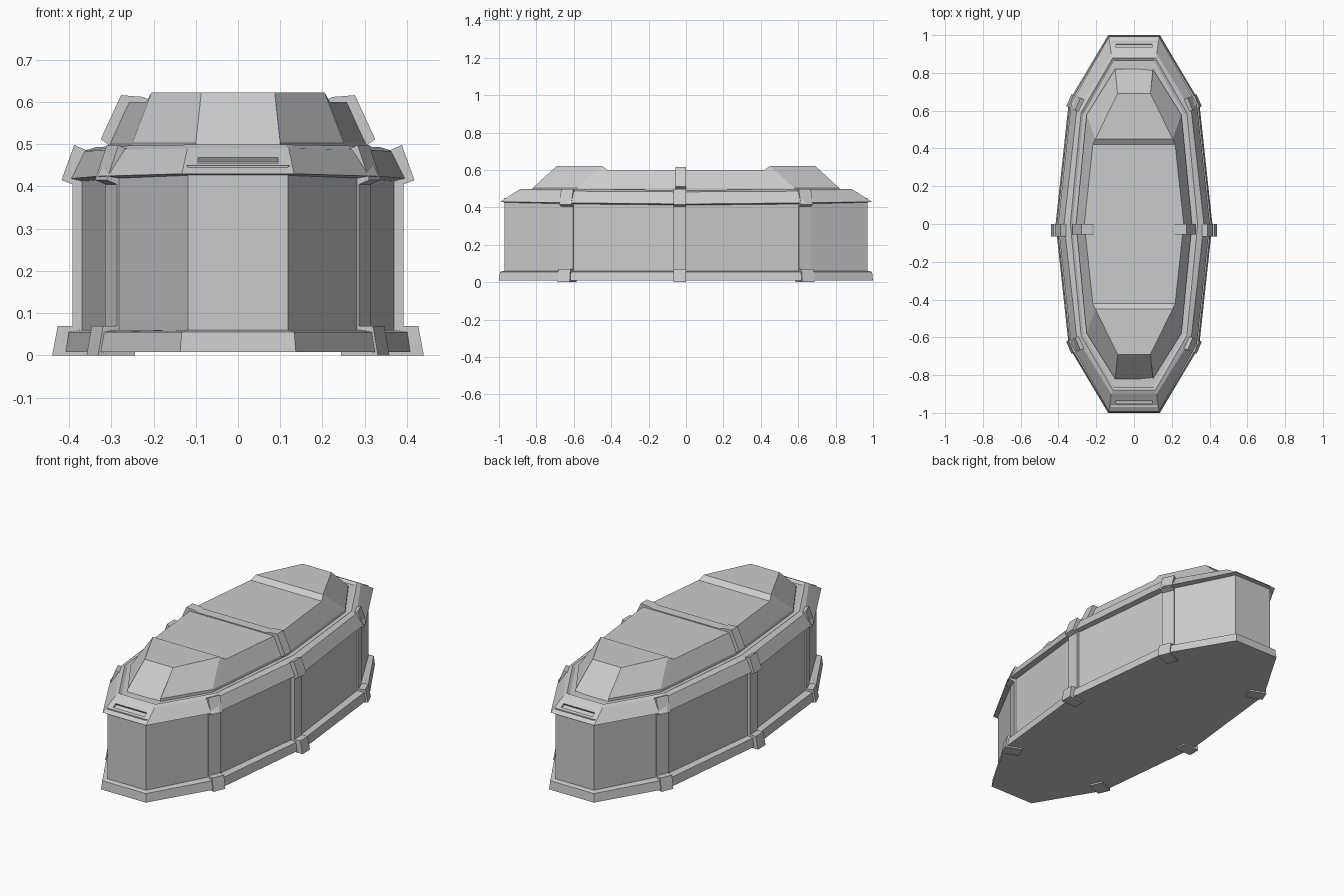
import bpy, bmesh
from math import radians, sin, cos
from mathutils import Matrix, Vector

if "Cube" in bpy.data.objects:
    bpy.data.objects.remove(bpy.data.objects["Cube"])


def make_object(name, bm):
    bmesh.ops.recalc_face_normals(bm, faces=bm.faces)
    me = bpy.data.meshes.new(name)
    bm.to_mesh(me)
    bm.free()
    ob = bpy.data.objects.new(name, me)
    bpy.context.collection.objects.link(ob)
    return ob


def loft(name, loops):
    """Skin closed loops of equal length and cap both ends."""
    bm = bmesh.new()
    rings = [[bm.verts.new(p) for p in loop] for loop in loops]
    n = len(rings[0])
    for a, b in zip(rings, rings[1:]):
        for i in range(n):
            j = (i + 1) % n
            bm.faces.new((a[i], a[j], b[j], b[i]))
    bm.faces.new(rings[0])
    bm.faces.new(rings[-1])
    return make_object(name, bm)


def outline(end, corner, side, z_end, z_side=None):
    """Ten-sided boat outline: end edge, corner and widest side point."""
    zs = z_end if z_side is None else z_side
    quarter = [(side, 0, zs), (*corner, (z_end + zs) / 2), (*end, z_end)]
    right = [(x, -y, z) for x, y, z in reversed(quarter[1:])] + quarter
    return right + [(-x, y, z) for x, y, z in reversed(right)]


def bracket(name, profile, origin, angle, width):
    """Extrude a radial profile sideways, facing outward at the angle."""
    out = Vector((cos(angle), sin(angle), 0))
    side = Vector((-sin(angle), cos(angle), 0)) * width / 2
    base = [Vector(origin) + out * r + Vector((0, 0, z)) for r, z in profile]
    return loft(name, [[p - side for p in base], [p + side for p in base]])


# Plinth and walls
loft("plinth", [outline((.137, 1.0), (.345, .65), .415, .008),
                outline((.133, .995), (.338, .645), .408, .055),
                outline((.12, .975), (.31, .63), .38, .06)])
loft("walls", [outline((.118, .97), (.302, .63), .377, .03),
               outline((.118, .97), (.302, .63), .377, .45)])

# Sloped rim with a sunken ledge around the lid
rim = loft("rim", [outline((.116, .96), (.30, .62), .37, .425, .41),
                   outline((.133, .992), (.333, .637), .402, .43, .418),
                   outline((.12, .90), (.303, .605), .37, .49, .483),
                   outline((.112, .88), (.28, .59), .337, .499, .493),
                   outline((.105, .865), (.268, .58), .325, .488)])

# Slots cut into both rim ends
for s in (-1, 1):
    bm = bmesh.new()
    bmesh.ops.create_cube(bm, size=1, matrix=Matrix.Translation((0, s * .944, .462))
                          @ Matrix.Rotation(-s * radians(33), 4, 'X')
                          @ Matrix.Diagonal((.19, .025, .025, 1)))
    cutter = make_object("slot_cutter", bm)
    cutter.hide_render = True
    cutter.hide_set(True)
    mod = rim.modifiers.new("slot", 'BOOLEAN')
    mod.operation = 'DIFFERENCE'
    mod.solver = 'EXACT'
    mod.object = cutter

# Lid: stations are bottom (y, x) and top (y, x, z)
half = [((.82, .10), (.69, .087, .622)), ((.58, .25), (.45, .205, .622)),
        ((.54, .255), (.42, .218, .60)), ((0, .307), (0, .263, .60))]
stations = [((-b[0], b[1]), (-t[0], t[1], t[2])) for b, t in half]
stations += list(reversed(half[:-1]))
loft("lid", [[(-b[1], b[0], .48), (-b[1], b[0], .503), (-t[1], t[0], t[2]),
              (t[1], t[0], t[2]), (b[1], b[0], .503), (b[1], b[0], .48)]
             for b, t in stations])

# Strap over the lid with raised shoulder pads
arch = [(.29, .49), (.313, .503), (.325, .512), (.277, .616), (.225, .612), (.208, .605)]
arch += [(-x, z) for x, z in reversed(arch)]
loft("lid_strap", [[(x, y, z) for x, z in arch] for y in (-.055, 0)])

# Clamps: foot, slim pillar and rim hook in one profile
clamp = [(.345, 0), (.44, 0), (.427, .07), (.392, .07), (.392, .405),
         (.418, .415), (.388, .498), (.36, .486), (.345, .47)]
for s in (0, 180):
    bracket("side_clamp", clamp, (0, -.033, 0), radians(s), .066)
for sx in (1, -1):
    for sy in (1, -1):
        a = radians(23) * sy if sx > 0 else radians(180 - 23 * sy)
        centre = (.345 * sx - .44 * cos(a), .655 * sy - .44 * sin(a), 0)
        bracket("corner_clamp", clamp, centre, a, .07)
